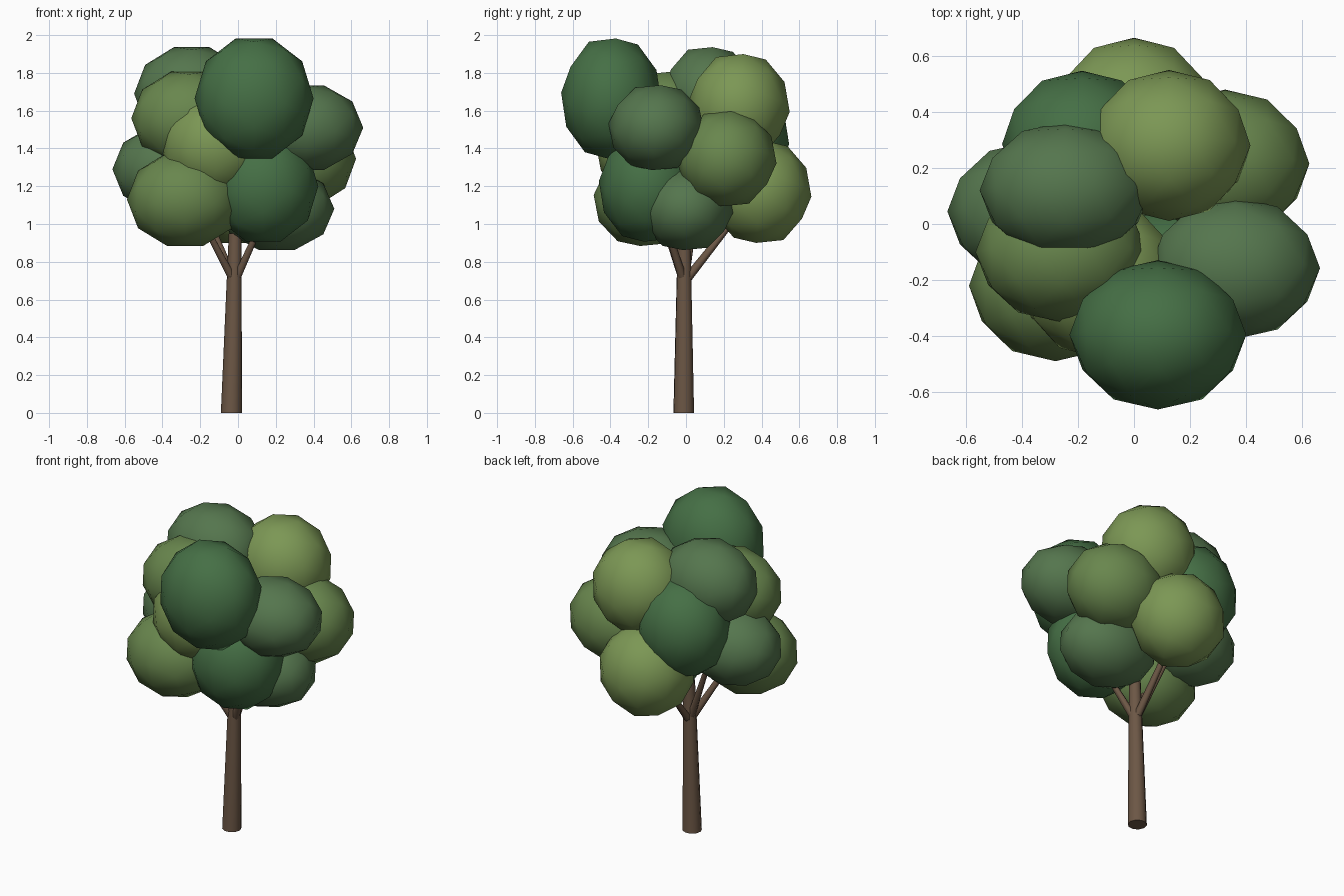
import bpy, bmesh, math
from mathutils import Matrix, Vector

if "Cube" in bpy.data.objects:
    bpy.data.objects.remove(bpy.data.objects["Cube"])


def material(name, rgb):
    m = bpy.data.materials.new(name)
    m.diffuse_color = (*rgb, 1)
    m.use_nodes = True
    m.node_tree.nodes["Principled BSDF"].inputs["Base Color"].default_value = m.diffuse_color
    return m


bark = material("bark", (0.15, 0.095, 0.06))
greens = {
    "dark": material("leaf_dark", (0.06, 0.16, 0.06)),
    "blue": material("leaf_blue_green", (0.09, 0.18, 0.075)),
    "mid": material("leaf_mid", (0.14, 0.24, 0.075)),
    "light": material("leaf_light", (0.2, 0.31, 0.09)),
}


def finish(name, bm, mat):
    me = bpy.data.meshes.new(name)
    bm.to_mesh(me)
    bm.free()
    ob = bpy.data.objects.new(name, me)
    bpy.context.collection.objects.link(ob)
    me.materials.append(mat)
    for p in me.polygons:
        p.use_smooth = len(p.vertices) < 5   # caps stay flat
    return ob


def limb(name, a, b, r1, r2, sides):
    """Tapered stick between two points."""
    a, b = Vector(a), Vector(b)
    d = b - a
    bm = bmesh.new()
    bmesh.ops.create_cone(bm, cap_ends=True, segments=sides, radius1=r1,
                          radius2=r2, depth=d.length)
    bm.transform(Matrix.Translation((a + b) / 2) @
                 d.to_track_quat('Z', 'Y').to_matrix().to_4x4())
    for e in bm.edges:
        if any(len(f.verts) > 4 for f in e.link_faces):
            e.smooth = False
    return finish(name, bm, bark)


# Turn the icosphere so an edge midpoint lies on every axis
TURN = (Matrix.Rotation(math.pi / 2, 4, 'Z') @
        Matrix.Rotation(math.atan(2) / 2, 4, 'Y'))


def leaf_clump(name, centre, radii, mat):
    bm = bmesh.new()
    bmesh.ops.create_icosphere(bm, subdivisions=2, radius=1)
    bm.transform(Matrix.Translation(centre) @ Matrix.Diagonal((*radii, 1)) @ TURN)
    return finish(name, bm, mat)


# Trunk and branches
trunk = limb("trunk", (-0.035, -0.012, 0.028), (-0.015, -0.01, 0.95), 0.056, 0.034, 10)
for v in trunk.data.vertices:      # level the foot on the ground
    if v.co.z < 0.2:
        v.co.z = 0
for i, tip in enumerate([(-0.25, -0.16, 1.13), (0.18, -0.15, 1.13),
                         (-0.03, 0.33, 1.12), (-0.2, 0.06, 1.13)]):
    limb(f"branch_{i + 1}", (-0.018, -0.01, 0.69), tip, 0.024, 0.014, 6)

# Leaf clumps: colour, centre, radii
clumps = [
    ("dark", (0.085, -0.395, 1.665), (0.315, 0.267, 0.335)),
    ("blue", (-0.245, 0.12, 1.69), (0.305, 0.245, 0.26)),
    ("light", (0.125, 0.28, 1.62), (0.29, 0.27, 0.295)),
    ("blue", (0.36, -0.157, 1.51), (0.303, 0.254, 0.237)),
    ("mid", (0.325, 0.215, 1.345), (0.30, 0.265, 0.265)),
    ("light", (0.0, 0.395, 1.17), (0.285, 0.27, 0.285)),
    ("blue", (0.205, 0.005, 1.08), (0.305, 0.245, 0.23)),
    ("dark", (0.135, -0.2, 1.2), (0.29, 0.262, 0.31)),
    ("mid", (-0.28, -0.22, 1.13), (0.308, 0.27, 0.26)),
    ("mid", (-0.26, -0.1, 1.56), (0.305, 0.25, 0.26)),
    ("light", (-0.12, -0.2, 1.41), (0.29, 0.28, 0.285)),
    ("blue", (-0.365, 0.045, 1.29), (0.3, 0.25, 0.24)),
    ("dark", (-0.185, 0.285, 1.45), (0.285, 0.262, 0.31)),
]
for i, (tone, c, r) in enumerate(clumps):
    leaf_clump(f"leaf_clump_{i + 1}", c, r, greens[tone])
